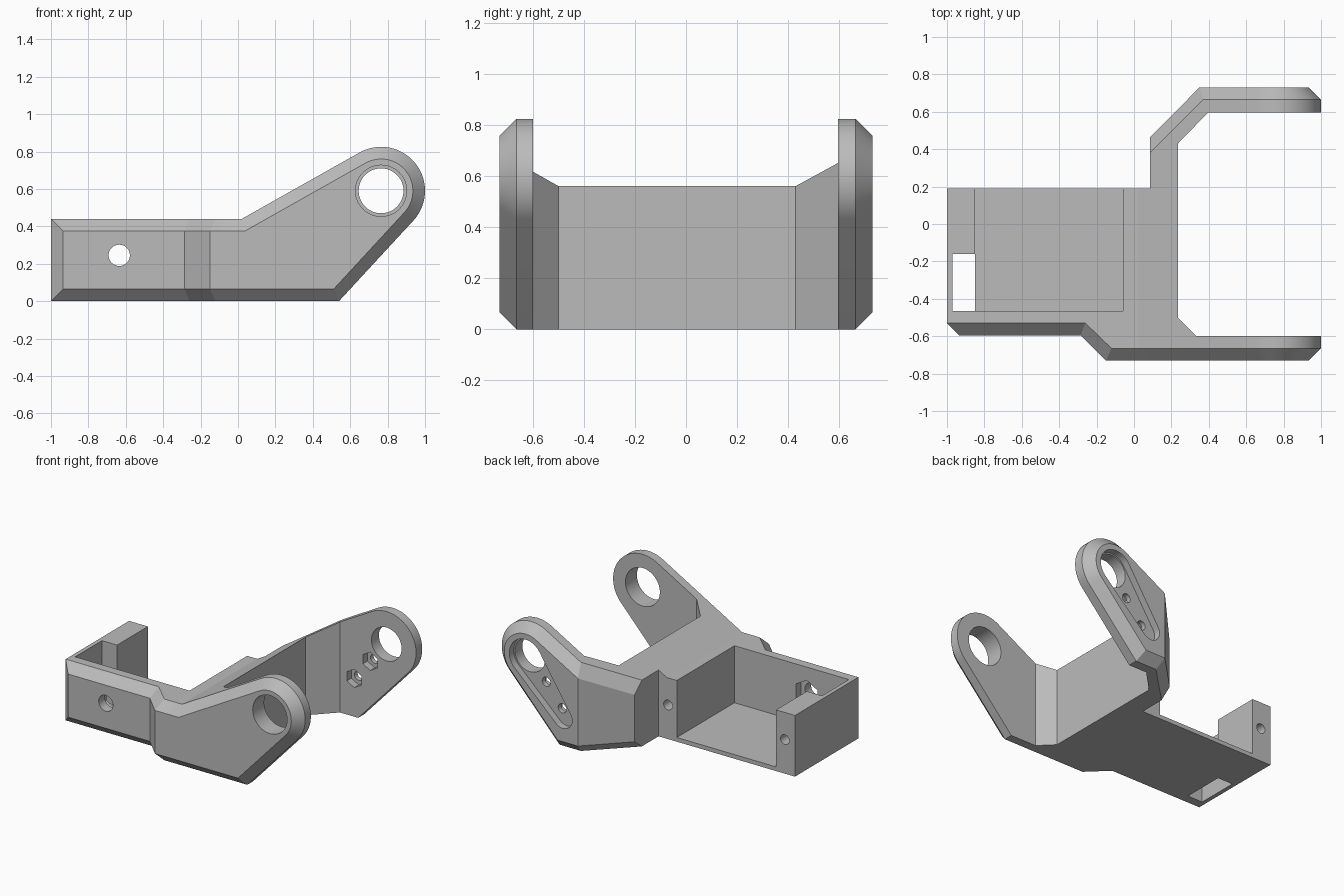
import bpy, bmesh
from math import pi, sin, cos, tan, asin, atan2, hypot

cube = bpy.data.objects.get("Cube")
if cube:
    bpy.data.objects.remove(cube, do_unlink=True)

grey = bpy.data.materials.new("plain grey")
grey.use_nodes = True
colour = (0.5, 0.5, 0.5, 1)
grey.diffuse_color = colour
grey.node_tree.nodes["Principled BSDF"].inputs["Base Color"].default_value = colour


def finish(bm, name):
    bmesh.ops.recalc_face_normals(bm, faces=bm.faces)
    mesh = bpy.data.meshes.new(name)
    bm.to_mesh(mesh)
    bm.free()
    mesh.materials.append(grey)
    obj = bpy.data.objects.new(name, mesh)
    bpy.context.collection.objects.link(obj)
    return obj


def arc(cx, cz, r, start, end, n):
    return [(cx + r * cos(start + (end - start) * i / n),
             cz + r * sin(start + (end - start) * i / n)) for i in range(n + 1)]


def prism(name, points, lo, hi, axis):
    """Extrude a 2D outline along y (x, z points) or z (x, y points)."""
    bm = bmesh.new()
    place = (lambda p, h: (p[0], h, p[1])) if axis == "y" else (lambda p, h: (p[0], p[1], h))
    a = [bm.verts.new(place(p, lo)) for p in points]
    b = [bm.verts.new(place(p, hi)) for p in points]
    bm.faces.new(a)
    bm.faces.new(b)
    for i in range(len(a)):
        j = (i + 1) % len(a)
        bm.faces.new((a[i], a[j], b[j], b[i]))
    return finish(bm, name)


def box(name, x0, x1, y0, y1, z0, z1):
    return prism(name, [(x0, y0), (x1, y0), (x1, y1), (x0, y1)], z0, z1, "z")


def hole(name, x, z, r, y0, y1, sides=32):
    pts = arc(x, z, r, pi / 2, pi / 2 + 2 * pi, sides)[:-1]
    return prism(name, pts, y0, y1, "y")


# Side profile: low box end, sloped arm, round eye
BEV, HIGH, EYE_X, EYE_Z, EYE_R = 0.065, 0.44, 0.765, 0.59, 0.235
KNEE, HEEL = 0.02, 0.54


def tangent(x, z, side):
    dx, dz = EYE_X - x, EYE_Z - z
    return atan2(dz, dx) + side * asin(EYE_R / hypot(dx, dz))


up = tangent(KNEE, HIGH, 1)
low = tangent(HEEL, 0, -1)


def profile(d, left, xs, knee, heel):
    """Outline inset by d; xs are the break positions shared by top and bottom."""
    slope_x = xs[-1]
    top = HIGH - d
    pts = [(left, d)] + [(x, d) for x in xs] + [(heel, d)]
    pts += arc(EYE_X, EYE_Z, EYE_R - d, low - pi / 2, up + pi / 2, 32)
    pts += [(slope_x, top + (slope_x - knee) * tan(up))]
    pts += [(x, top) for x in reversed(xs[:-1])] + [(left, top)]
    return pts


knee_in = KNEE + BEV * tan(up / 2)
heel_in = HEEL - BEV * tan(low / 2)
outer = profile(0, -1, [-0.26, -0.12, KNEE, 0.37], KNEE, HEEL)
inner = profile(BEV, -1 + BEV, [-0.285, -0.15, knee_in, 0.35], knee_in, heel_in)


def ramp(x, x0, y0, x1, y1):
    t = min(1, max(0, (x - x0) / (x1 - x0)))
    return y0 + (y1 - y0) * t


# Body: front and back skins jog outward, with chamfered rims
bm = bmesh.new()
rings = [
    [bm.verts.new((x, ramp(x, -0.285, -0.595, -0.15, -0.73), z)) for x, z in inner],
    [bm.verts.new((x, ramp(x, -0.26, -0.53, -0.12, -0.665), z)) for x, z in outer],
    [bm.verts.new((x, ramp(x, KNEE, 0.315, 0.37, 0.665), z)) for x, z in outer],
    [bm.verts.new((x, ramp(x, knee_in, 0.415, 0.35, 0.73), z)) for x, z in inner],
]
count = len(outer)
for a, b in zip(rings, rings[1:]):
    for i in range(count):
        j = (i + 1) % count
        bm.faces.new((a[i], a[j], b[j], b[i]))
for ring in (rings[0], rings[-1]):
    for i in range(4):
        bm.faces.new((ring[i], ring[i + 1], ring[-2 - i], ring[-1 - i]))
    bm.faces.new(ring[4:count - 4])
body = finish(bm, "arm_bracket")

# Recess for a tapered lever on the outside of the back arm
tip_x, tip_z, hub_r, tip_r = 0.47, 0.235, 0.13, 0.075
dx, dz = tip_x - EYE_X, tip_z - EYE_Z
aim = atan2(dz, dx)
half = pi / 2 - asin((hub_r - tip_r) / hypot(dx, dz))
lever = arc(tip_x, tip_z, tip_r, aim - half, aim + half, 14)
lever += arc(EYE_X, EYE_Z, hub_r, aim + half, aim - half + 2 * pi, 24)

# Cutters: fork gap, open box, slot, holes and nut pockets
gap = [(1.2, -0.6), (0.335, -0.6), (0.235, -0.5), (0.235, 0.43), (0.395, 0.595), (1.2, 0.595)]
cutters = [
    prism("fork_gap", gap, -1, 2, "z"),
    box("back_notch", -2, 0.085, 0.19, 2, -1, 2),
    box("box_cavity", -0.85, -0.06, -0.465, 0.4, 0.03, 2),
    box("cable_slot", -0.97, -0.85, -0.465, -0.16, -1, 2),
    hole("front_eye", EYE_X, EYE_Z, 0.137, -1, -0.5, 48),
    hole("back_eye", EYE_X, EYE_Z, 0.12, 0.5, 1, 48),
    prism("lever_recess", lever, 0.68, 1, "y"),
    hole("wall_hole", -0.635, 0.245, 0.057, -1, -0.4),
    hole("wall_nut", -0.635, 0.245, 0.1, -0.525, -0.4, 6),
]
for x in (-0.92, 0.01):
    cutters.append(hole("screw_hole", x, 0.245, 0.035, -0.06, 0.4, 24))
for x, z in ((0.635, 0.432), (0.508, 0.275)):
    cutters.append(hole("lever_hole", x, z, 0.033, 0.5, 1, 24))
    cutters.append(hole("lever_nut", x, z, 0.066, 0.5, 0.645, 6))

for cutter in cutters:
    cutter.hide_render = True
    mod = body.modifiers.new(cutter.name, "BOOLEAN")
    mod.operation = "DIFFERENCE"
    mod.solver = "EXACT"
    mod.object = cutter

# Bake the cuts and drop the cutters
bpy.context.view_layer.update()
graph = bpy.context.evaluated_depsgraph_get()
cut_mesh = bpy.data.meshes.new_from_object(body.evaluated_get(graph))
body.modifiers.clear()
body.data = cut_mesh
for cutter in cutters:
    bpy.data.objects.remove(cutter, do_unlink=True)

bpy.ops.object.select_all(action="DESELECT")
body.select_set(True)
bpy.context.view_layer.objects.active = body
bpy.ops.object.shade_smooth_by_angle(angle=pi / 7)
